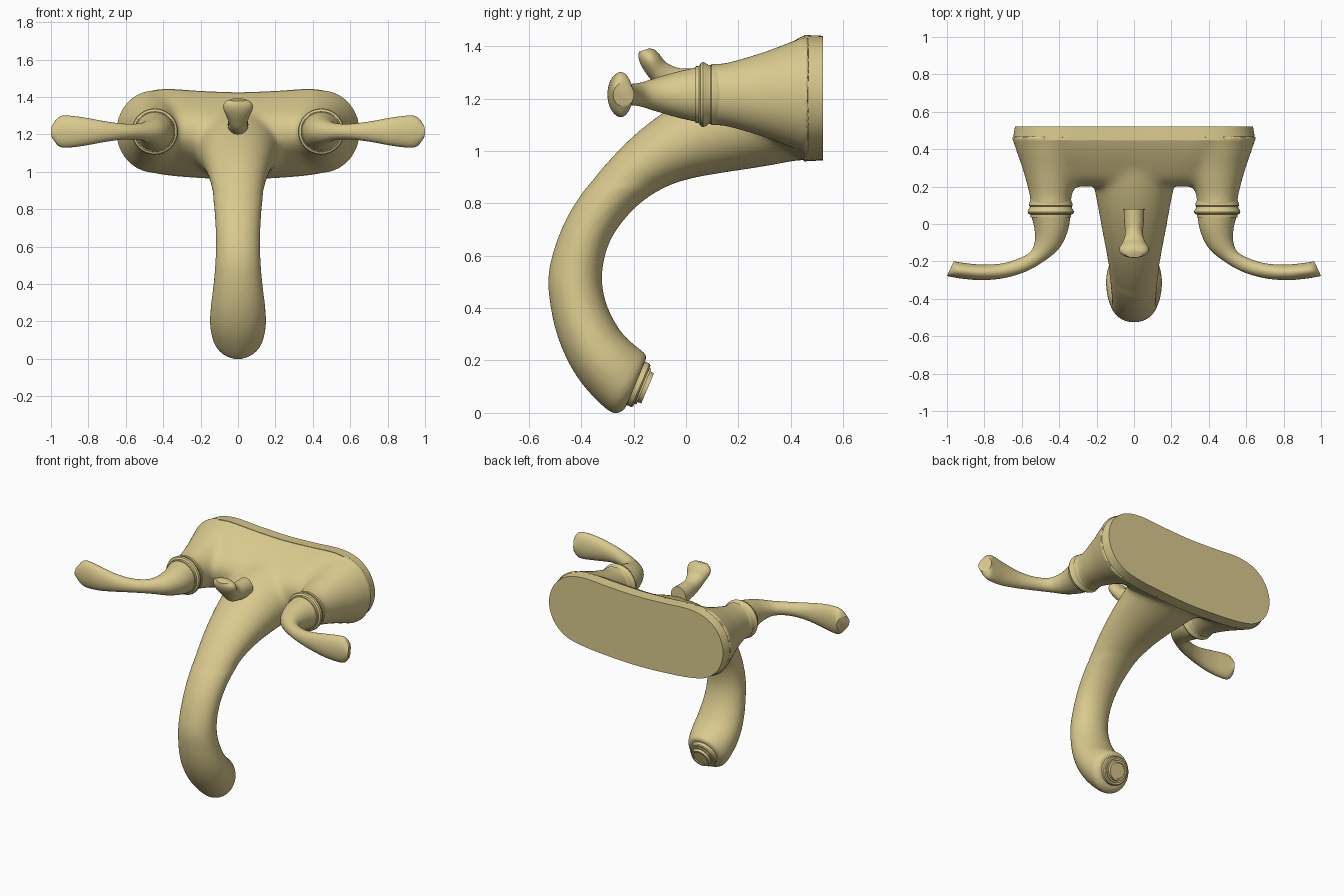
import bpy, bmesh, math
from mathutils import Vector

if "Cube" in bpy.data.objects:
    bpy.data.objects.remove(bpy.data.objects["Cube"])

brass = bpy.data.materials.new("pale brass")
brass.use_nodes = True
COLOR = (0.70, 0.59, 0.27, 1)
brass.diffuse_color = COLOR
brass.node_tree.nodes["Principled BSDF"].inputs["Base Color"].default_value = COLOR
VALVE_X, VALVE_Z = 0.445, 1.215


def spline(rows, steps, closed=False):
    """Catmull-Rom interpolation through tuples of any length."""
    n, out = len(rows), []
    pick = (lambda i: rows[i % n]) if closed else (lambda i: rows[max(0, min(n - 1, i))])
    for i in range(n if closed else n - 1):
        p, q, r, s = (pick(i + k) for k in (-1, 0, 1, 2))
        for k in range(steps):
            t = k / steps
            out.append(tuple(b + t * (c - a) / 2 + t * t * (a - 2.5 * b + 2 * c - d / 2)
                             + t ** 3 * (1.5 * (b - c) + (d - a) / 2)
                             for a, b, c, d in zip(p, q, r, s)))
    return out if closed else out + [rows[-1]]


def finish(obj, mirror=False, angle=35):
    if mirror:
        obj.modifiers.new("Mirror", 'MIRROR')
    bpy.ops.object.select_all(action='DESELECT')
    obj.select_set(True)
    bpy.context.view_layer.objects.active = obj
    bpy.ops.object.shade_smooth_by_angle(angle=math.radians(angle))


def skin(name, rings):
    """Closed skin over a list of equally long rings."""
    bm = bmesh.new()
    loops = [[bm.verts.new(p) for p in ring] for ring in rings]
    for a, b in zip(loops, loops[1:]):
        for i in range(len(a)):
            j = (i + 1) % len(a)
            bm.faces.new((a[i], a[j], b[j], b[i]))
    bm.faces.new(loops[0])
    bm.faces.new(loops[-1])
    bmesh.ops.recalc_face_normals(bm, faces=bm.faces)
    mesh = bpy.data.meshes.new(name)
    bm.to_mesh(mesh)
    bm.free()
    mesh.materials.append(brass)
    obj = bpy.data.objects.new(name, mesh)
    bpy.context.collection.objects.link(obj)
    return obj


def arm(name, rows, place, steps=6, sides=40):
    """Bent arm: each row holds two opposite edge points and the half width."""
    rings = []
    for a1, b1, a2, b2, half in spline(rows, steps):
        ring = []
        for i in range(sides):
            t = 2 * math.pi * i / sides
            c, s = math.cos(t), math.sin(t)
            ring.append(place((a1 + a2 + c * (a1 - a2)) / 2, (b1 + b2 + c * (b1 - b2)) / 2, s * half))
        rings.append(ring)
    return skin(name, rings)


def turned(name, x, profile, squash=1.0, sides=48):
    """Round part along y: profile of (y, radius)."""
    return skin(name, [[(x + squash * r * math.cos(2 * math.pi * i / sides), y,
                         VALVE_Z + r * math.sin(2 * math.pi * i / sides))
                        for i in range(sides)] for y, r in profile])


# Wall plate outline
half = [(0, 1.425), (0.2, 1.432), (0.4, 1.442), (0.53, 1.41), (0.615, 1.33), (0.648, 1.215),
        (0.615, 1.10), (0.53, 1.02), (0.4, 0.985), (0.2, 0.967), (0, 0.96)]
outline = spline(half + [(-x, z) for x, z in half[-2:0:-1]], 5, closed=True)


def outline_at(y, sx, sz):
    return [(x * sx, y, VALVE_Z + (z - VALVE_Z) * sz) for x, z in outline]


plate = skin("wall_plate", [outline_at(0.45, 1, 1), outline_at(0.522, 0.982, 0.985)])
finish(plate)

# Body: web, two valve flares and spout fused into one surface
web = skin("faucet_body", [outline_at(y, sx, sz) for y, sx, sz in spline(
    [(0.47, 1, 0.99), (0.45, 0.995, 0.99), (0.38, 0.9, 0.83), (0.3, 0.76, 0.6),
     (0.24, 0.7, 0.4), (0.2, 0.65, 0.15)], 3)])
flare = spline([(0.09, 0.115), (0.14, 0.12), (0.2, 0.135), (0.3, 0.165),
                (0.38, 0.195), (0.46, 0.222)], 4)
flares = [turned("flare", side * VALVE_X, flare, 0.93) for side in (-1, 1)]
spout = arm("spout", [
    (0.48, 1.40, 0.48, 0.975, 0.30), (0.30, 1.34, 0.30, 0.94, 0.24),
    (0.12, 1.27, 0.12, 0.912, 0.20), (-0.04, 1.18, 0.0, 0.888, 0.175),
    (-0.20, 1.06, -0.11, 0.845, 0.15), (-0.35, 0.90, -0.21, 0.767, 0.13),
    (-0.46, 0.735, -0.29, 0.655, 0.12), (-0.522, 0.55, -0.32, 0.53, 0.12),
    (-0.516, 0.40, -0.305, 0.42, 0.13), (-0.475, 0.25, -0.255, 0.32, 0.145),
    (-0.40, 0.115, -0.20, 0.262, 0.15), (-0.29, 0.004, -0.165, 0.235, 0.135),
    (-0.235, 0.010, -0.148, 0.217, 0.11)], lambda a, b, w: (w, a, b))

bpy.ops.object.select_all(action='DESELECT')
for part in flares + [spout, web]:
    part.select_set(True)
bpy.context.view_layer.objects.active = web
bpy.ops.object.join()
remesh = web.modifiers.new("Fuse", 'REMESH')
remesh.mode = 'VOXEL'
remesh.voxel_size = 0.011
bpy.ops.object.modifier_apply(modifier=remesh.name)

# Soften the joints, leaving the wall edge, valve seats and spout tip firm
bm = bmesh.new()
bm.from_mesh(web.data)
soft = [v for v in bm.verts if v.co.z > 0.86 and v.co.y < 0.44
        and not (abs(v.co.x) > 0.3 and v.co.y < 0.125)]
for i in range(30):
    bmesh.ops.smooth_vert(bm, verts=soft, factor=0.5, use_axis_x=True, use_axis_y=True, use_axis_z=True)
for i in range(4):
    bmesh.ops.smooth_vert(bm, verts=[v for v in bm.verts if v.co.z < 0.9], factor=0.5,
                          use_axis_x=True, use_axis_y=True, use_axis_z=True)
bm.to_mesh(web.data)
bm.free()
web.data.materials.clear()
web.data.materials.append(brass)
finish(web, angle=50)

# Valve collars
collar = turned("valve_collar", VALVE_X, [
    (0.13, 0.108), (0.105, 0.117), (0.098, 0.117), (0.094, 0.112), (0.085, 0.113),
    (0.075, 0.121), (0.065, 0.124), (0.056, 0.120), (0.05, 0.109), (0.036, 0.108)])
finish(collar, mirror=True)

# Lever handles
handle = arm("lever_handle", [
    (0.34, 0.045, 0.55, 0.045, 0.105), (0.355, -0.04, 0.533, -0.02, 0.088),
    (0.40, -0.13, 0.53, -0.09, 0.065), (0.48, -0.198, 0.555, -0.15, 0.045),
    (0.58, -0.255, 0.63, -0.19, 0.042), (0.70, -0.29, 0.72, -0.213, 0.055),
    (0.82, -0.30, 0.82, -0.217, 0.075), (0.92, -0.292, 0.91, -0.208, 0.086),
    (0.97, -0.284, 0.945, -0.203, 0.078), (1.0, -0.278, 0.963, -0.198, 0.045)],
    lambda a, b, w: (a, b, VALVE_Z + w))
finish(handle, mirror=True)

# Small diverter lever above the spout
diverter = arm("diverter_lever", [
    (0.08, 1.315, 0.08, 1.19, 0.055), (0.02, 1.314, 0.0, 1.20, 0.052),
    (-0.03, 1.317, -0.08, 1.22, 0.048), (-0.075, 1.337, -0.13, 1.268, 0.062),
    (-0.10, 1.367, -0.165, 1.315, 0.079), (-0.118, 1.385, -0.18, 1.35, 0.072),
    (-0.14, 1.392, -0.18, 1.378, 0.045)], lambda a, b, w: (w, a, b))
finish(diverter)

# Stepped outlet on the spout tip
axis = Vector((0, 0.92, -0.39)).normalized()
across = Vector((0, 0.39, 0.92)).normalized()
tip = Vector((0, -0.185, 0.11))
rings = []
for d, r in [(-0.02, 0.09), (0.012, 0.09), (0.018, 0.085), (0.018, 0.074), (0.026, 0.074),
             (0.026, 0.064), (0.042, 0.062), (0.042, 0.05), (0.037, 0.048)]:
    rings.append([tip + axis * d + across * r * math.cos(2 * math.pi * i / 40)
                  + Vector((r * math.sin(2 * math.pi * i / 40), 0, 0)) for i in range(40)])
outlet = skin("spout_outlet", rings)
finish(outlet)
